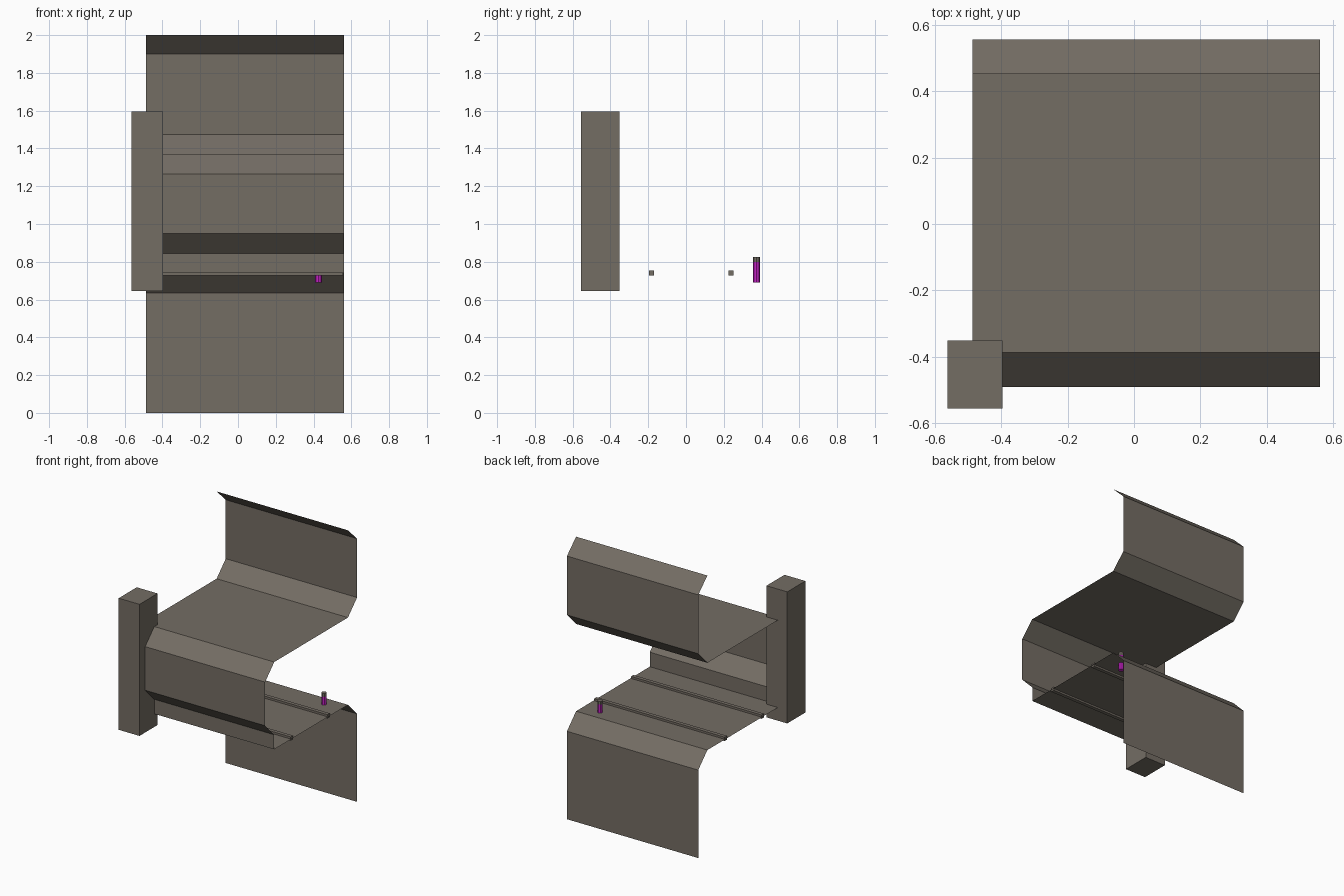
import bpy, bmesh, math

if "Cube" in bpy.data.objects:
    bpy.data.objects.remove(bpy.data.objects["Cube"])


def material(name, rgb):
    m = bpy.data.materials.new(name)
    m.diffuse_color = (*rgb, 1)
    m.use_nodes = True
    m.node_tree.nodes["Principled BSDF"].inputs["Base Color"].default_value = m.diffuse_color
    return m


grey = material("warm_grey", (0.174, 0.153, 0.127))
purple = material("purple", (0.55, 0.015, 0.55))


def finish(name, bm, mat):
    mesh = bpy.data.meshes.new(name)
    bm.to_mesh(mesh)
    bm.free()
    mesh.materials.append(mat)
    ob = bpy.data.objects.new(name, mesh)
    bpy.context.collection.objects.link(ob)
    return ob


def box(name, lo, hi, mat):
    bm = bmesh.new()
    bmesh.ops.create_cube(bm, size=1)
    for v in bm.verts:
        v.co = [lo[i] if v.co[i] < 0 else hi[i] for i in range(3)]
    return finish(name, bm, mat)


def rod(name, x, y, z0, z1, r, mat, sides=8):
    bm = bmesh.new()
    bmesh.ops.create_cone(bm, cap_ends=True, segments=sides,
                          radius1=r, radius2=r, depth=z1 - z0)
    bmesh.ops.translate(bm, verts=bm.verts, vec=(x, y, (z0 + z1) / 2))
    return finish(name, bm, mat)


# folded thin sheet: (y, z) profile swept along x
X0, X1 = -0.488, 0.561
profile = [(0.557, 0), (0.557, 0.635), (0.453, 0.74), (-0.388, 0.74),
           (-0.388, 0.845), (-0.492, 0.95), (-0.492, 1.265), (-0.388, 1.37),
           (0.453, 1.37), (0.557, 1.475), (0.557, 1.9), (0.453, 2.0)]
bm = bmesh.new()
rows = [(bm.verts.new((X0, y, z)), bm.verts.new((X1, y, z))) for y, z in profile]
for a, b in zip(rows, rows[1:]):
    bm.faces.new((a[0], a[1], b[1], b[0]))
finish("folded_sheet", bm, grey)

# corner post
box("corner_post", (-0.563, -0.557, 0.645), (-0.397, -0.351, 1.595), grey)

# two rails let into the lower shelf
for label, y in (("front", -0.182), ("rear", 0.238)):
    box(label + "_rail", (-0.485, y - 0.0135, 0.727), (0.557, y + 0.0135, 0.755), grey)

# peg standing through the shelf, with its cap
rod("peg", 0.426, 0.373, 0.69, 0.80, 0.018, purple)
rod("peg_cap", 0.426, 0.373, 0.80, 0.824, 0.018, grey)
